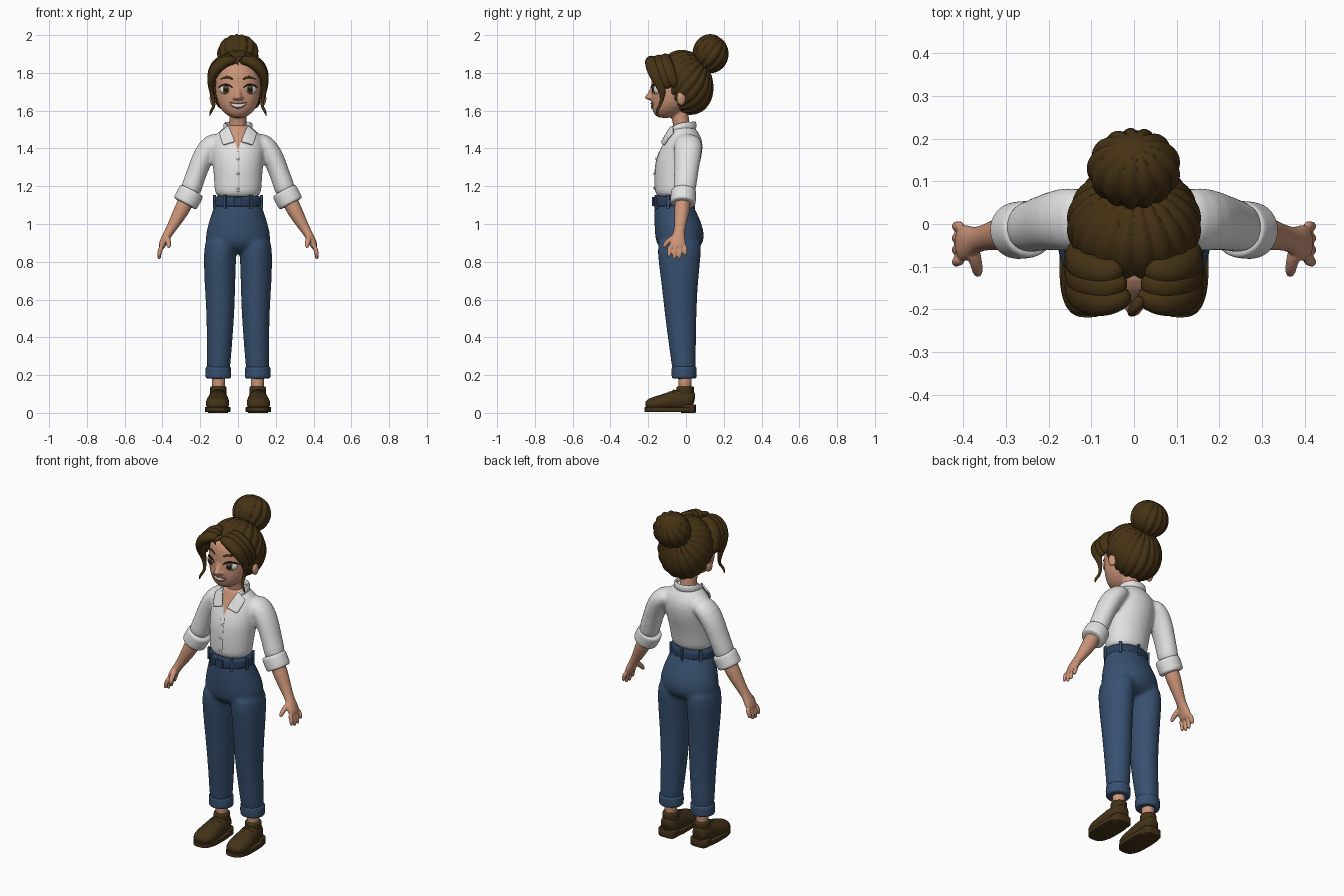
import bpy, bmesh
from math import sin, cos, pi, atan2, radians, copysign
from mathutils import Vector, Matrix, Euler
from mathutils.bvhtree import BVHTree

if "Cube" in bpy.data.objects:
    bpy.data.objects.remove(bpy.data.objects["Cube"])


def material(name, red, green, blue):
    mat = bpy.data.materials.new(name)
    mat.use_nodes = True
    mat.diffuse_color = (red, green, blue, 1)
    shader = mat.node_tree.nodes["Principled BSDF"]
    shader.inputs["Base Color"].default_value = (red, green, blue, 1)
    shader.inputs["Roughness"].default_value = .8
    return mat


HAIR = material("hair brown", .06, .032, .007)
SKIN = material("skin", .6, .3, .19)
SHIRT = material("shirt white", .76, .76, .76)
DENIM = material("denim blue", .038, .08, .16)
BELT = material("belt navy", .025, .05, .11)
LEATHER = material("shoe leather", .055, .032, .009)
WHITE = material("eye white", .85, .83, .8)
IRIS = material("iris olive", .1, .07, .02)
DARK = material("lash dark", .012, .008, .005)
LIPS = material("lip rose", .42, .15, .11)


def loft(bm, rings, side=(1, 0, 0), upright=False, mirror=False, segs=16, square=1):
    """Skin elliptical rings (x, y, z, half width, half depth) along a path."""
    def bend(value):
        return copysign(abs(value) ** square, value)
    last = len(rings) - 1
    for sign in ((1, -1) if mirror else (1,)):
        path = [Vector((sign * r[0], r[1], r[2])) for r in rings]
        loops = []
        for i, (point, ring) in enumerate(zip(path, rings)):
            step = path[min(i + 1, last)] - path[max(i - 1, 0)]
            along = Vector((0, 0, 1)) if upright else step.normalized()
            u = Vector(side)
            u = (u - along * u.dot(along)).normalized()
            v = along.cross(u)
            angles = [2 * pi * k / segs for k in range(segs)]
            loops.append([bm.verts.new(point + u * ring[3] * bend(cos(a))
                                       + v * ring[-1] * bend(sin(a))) for a in angles])
        for low, high in zip(loops, loops[1:]):
            for k in range(segs):
                j = (k + 1) % segs
                bm.faces.new((low[k], low[j], high[j], high[k]))
        bm.faces.new(loops[0])
        bm.faces.new(loops[-1])


def band(bm, start, end, width, depth, **options):
    """Short thick cuff with firm edges."""
    start, end = Vector(start), Vector(end)
    rings = [(*start.lerp(end, t), width * f, depth * f)
             for t, f in ((0, .93), (.1, 1), (.9, 1), (1, .93))]
    loft(bm, rings, **options)


def blob(bm, place, size, turn=0, mirror=False, detail=3):
    verts = []
    for sign in ((1, -1) if mirror else (1,)):
        spot = Vector((sign * place[0], place[1], place[2]))
        matrix = Matrix.LocRotScale(spot, Euler((0, 0, sign * turn)), Vector(size))
        verts += bmesh.ops.create_icosphere(bm, subdivisions=detail, radius=1, matrix=matrix)["verts"]
    return verts


def groove(verts, centre, axis, count, depth):
    """Comb strand grooves that converge on an axis."""
    axis, centre = Vector(axis).normalized(), Vector(centre)
    across = Vector((1, 0, 0))
    up = axis.cross(across)
    for v in verts:
        d = v.co - centre
        a, b = d.dot(across), d.dot(up)
        fade = min(1, (a * a + b * b) ** .5 / .06)
        v.co += d.normalized() * depth * fade * (abs(sin(count * atan2(b, a) / 2)) - .6)


def part(name, bm, mat, sub=1, fuse=0, relax=4):
    """Turn the bmesh into an object; fuse melts overlapping shells together."""
    bmesh.ops.recalc_face_normals(bm, faces=bm.faces[:])
    mesh = bpy.data.meshes.new(name)
    bm.to_mesh(mesh)
    bm.free()
    ob = bpy.data.objects.new(name, mesh)
    bpy.context.scene.collection.objects.link(ob)
    if sub:
        ob.modifiers.new("Round", "SUBSURF").levels = sub
        ob.modifiers["Round"].render_levels = sub
    if fuse:
        melt = ob.modifiers.new("Melt", "REMESH")
        melt.mode, melt.voxel_size = "VOXEL", fuse
        soft = ob.modifiers.new("Soften", "SMOOTH")
        soft.factor, soft.iterations = .5, relax
        graph = bpy.context.evaluated_depsgraph_get()
        mesh = bpy.data.meshes.new_from_object(ob.evaluated_get(graph))
        ob.modifiers.clear()
        ob.data = mesh
    mesh.materials.clear()
    mesh.materials.append(mat)
    mesh.polygons.foreach_set("use_smooth", [True] * len(mesh.polygons))
    if not sub:
        mesh.set_sharp_from_angle(angle=radians(50))
    return ob


def surface(ob):
    bm = bmesh.new()
    bm.from_mesh(ob.data)
    tree = BVHTree.FromBMesh(bm)
    bm.free()
    return tree


def front(tree, x, z):
    hit = tree.ray_cast(Vector((x, -1, z)), Vector((0, 1, 0)))[0]
    return hit.y if hit else -.15


def strip(name, tree, points, mat, lift=0, side=(0, 0, 1), mirror=False):
    """Thin ribbon (x, z, half width) laid on a surface."""
    bm = bmesh.new()
    loft(bm, [(x, front(tree, x, z) - lift, z, half, .004) for x, z, half in points],
         side=side, mirror=mirror, segs=8)
    return part(name, bm, mat, sub=2)


# Head with neck, nose and ears
bm = bmesh.new()
loft(bm, [(0, -.11, 1.56, .03, .035), (0, -.105, 1.58, .068, .067), (0, -.085, 1.62, .104, .102),
          (0, -.075, 1.68, .121, .112), (0, -.07, 1.74, .124, .117), (0, -.065, 1.8, .12, .118),
          (0, -.06, 1.84, .09, .1), (0, -.06, 1.87, .05, .05)], upright=True)
loft(bm, [(0, -.02, 1.42, .055, .05), (0, -.02, 1.5, .046, .045), (0, -.03, 1.56, .045, .046),
          (0, -.04, 1.63, .05, .05)], upright=True)
loft(bm, [(0, -.17, 1.73, .012), (0, -.185, 1.7, .012), (0, -.196, 1.675, .02), (0, -.185, 1.66, .016)])
blob(bm, (0, -.197, 1.672), (.02, .02, .016))
blob(bm, (.018, -.186, 1.668), (.012, .014, .01), mirror=True)
blob(bm, (.132, -.025, 1.665), (.018, .026, .04), turn=.3, mirror=True)
head = part("head", bm, SKIN, fuse=.006)
face = surface(head)

# Eyes
eye_x, eye_z = .064, 1.712
eye_y = front(face, eye_x, eye_z)
for name, mat, shift, size, rise in (("eye_whites", WHITE, .011, (.036, .02, .027), 0),
                                     ("irises", IRIS, -.006, (.021, .005, .023), 0),
                                     ("pupils", DARK, -.0095, (.012, .003, .014), 0),
                                     ("eye_glints", WHITE, -.012, (.004, .002, .004), .009)):
    bm = bmesh.new()
    blob(bm, (eye_x, eye_y + shift, eye_z + rise), size, turn=.4, mirror=True)
    part(name, bm, mat)
strip("upper_lashes", face, [(.027, 1.718, .002), (.042, 1.735, .004), (.066, 1.741, .005),
                             (.09, 1.732, .005), (.106, 1.722, .002)], DARK, .006, mirror=True)
strip("eyebrows", face, [(.026, 1.766, .004), (.045, 1.776, .007), (.07, 1.779, .006),
                         (.098, 1.764, .002)], HAIR, .002, mirror=True)

# Smile
xs = [k * .009 for k in range(-5, 6)]
strip("teeth", face, [(x, 1.626 + 7 * x * x, .01 - 3.8 * x * x) for x in xs], WHITE)
strip("upper_lip", face, [(x, 1.638 + 3 * x * x, .003) for x in xs], LIPS, .002)
strip("lower_lip", face, [(x, 1.613 + 12 * x * x, .004) for x in xs], LIPS, .002)

# Hair cap, combed towards the bun
bm = bmesh.new()
verts = blob(bm, (0, 0, 1.75), (.155, .141, .17), detail=6)
for v in verts:
    v.co.y -= .15 * (v.co.z - 1.75)
groove(verts, (0, 0, 1.75), (0, .13, .15), 20, .008)
part("hair_cap", bm, HAIR, sub=0)
bm = bmesh.new()
groove(blob(bm, (0, .13, 1.902), (.107, .092, .1), detail=5), (0, .13, 1.902), (0, .6, .8), 13, .009)
part("hair_bun", bm, HAIR, sub=0)

# Front hair sweeps with hanging curls
sweep = [(.005, -.165, 1.865, .022, .02), (.06, -.185, 1.868, .036, .032), (.115, -.175, 1.83, .041, .036),
         (.145, -.15, 1.77, .035, .025), (.142, -.125, 1.71, .022, .013), (.132, -.125, 1.66, .01),
         (.124, -.14, 1.625, .008), (.143, -.155, 1.6, .008), (.15, -.15, 1.572, .003)]
bm = bmesh.new()
for k in range(3):
    lock = [(x + .01 * k * (x < .05), y + .034 * k, z + .006 * k, *size) for x, y, z, *size in sweep]
    loft(bm, lock[:5] if k else lock, side=(0, 1, 0), mirror=True)
loft(bm, [(.02, -.17, 1.88, .016), (.0, -.2, 1.875, .014), (-.012, -.212, 1.855, .008),
          (.004, -.212, 1.842, .003)])
part("front_hair", bm, HAIR, sub=2)

# Shirt body and sleeves
bm = bmesh.new()
loft(bm, [(0, -.065, 1.135, .116, .093), (0, -.065, 1.17, .128, .103), (0, -.056, 1.26, .131, .112),
          (0, -.04, 1.34, .14, .124), (0, -.017, 1.42, .147, .112), (0, -.01, 1.47, .13, .09),
          (0, -.017, 1.505, .08, .068), (0, -.02, 1.53, .06, .058)], upright=True)
loft(bm, [(.08, .01, 1.445, .06, .04), (.135, .012, 1.432, .078, .058), (.18, .01, 1.37, .074, .06),
          (.212, .003, 1.29, .066, .054), (.24, -.005, 1.21, .063, .056), (.26, -.012, 1.15, .06, .058)],
     side=(0, 1, 0), mirror=True)
shirt = part("shirt", bm, SHIRT, fuse=.01, relax=6)
chest = surface(shirt)

# Open neckline cut into the shirt
shirt.data.materials.append(SKIN)
bm = bmesh.new()
bm.from_mesh(shirt.data)
for sign in (1, -1):
    bmesh.ops.bisect_plane(bm, geom=bm.verts[:] + bm.edges[:] + bm.faces[:],
                           plane_co=(0, 0, 1.39), plane_no=(sign, 0, -.36))
for f in bm.faces:
    middle = f.calc_center_median()
    f.material_index = int(middle.y < -.02 and abs(middle.x) < .36 * (middle.z - 1.39))
bm.to_mesh(shirt.data)
bm.free()

# Collar stand and wings
bm = bmesh.new()
half = [(.05, -.075, 1.49), (.07, -.045, 1.512), (.072, .0, 1.52), (.045, .04, 1.522)]
ring = half + [(0, .052, 1.522)] + [(-x, y, z) for x, y, z in reversed(half)]
loft(bm, [(*p, .022, .009) for p in ring], side=(0, 0, 1), segs=8)
part("collar_stand", bm, SHIRT, sub=2)
bm = bmesh.new()
corners = [Vector(c) for c in ((.05, -.07, 1.52), (.016, -.13, 1.437), (.1, -.07, 1.485), (.084, -.13, 1.422))]
for sign in (1, -1):
    grid = []
    for i in range(7):
        for j in range(7):
            p = corners[0].lerp(corners[1], i / 6).lerp(corners[2].lerp(corners[3], i / 6), j / 6)
            p.x *= sign
            spot, normal, *_ = chest.find_nearest(p)
            grid.append(bm.verts.new(spot + normal * .01))
    for i in range(6):
        for j in range(6):
            k = i * 7 + j
            bm.faces.new([grid[n] for n in (k, k + 1, k + 8, k + 7)][::sign])
wings = part("collar_wings", bm, SHIRT)
wings.modifiers.new("Cloth", "SOLIDIFY").thickness = .01
wings.modifiers["Cloth"].offset = 0

# Placket, buttons and sleeve cuffs
strip("placket", chest, [(0, 1.385 - .024 * k, .013) for k in range(10)], SHIRT, side=(1, 0, 0))
bm = bmesh.new()
for z in (1.345, 1.265, 1.19):
    blob(bm, (0, front(chest, 0, z) - .005, z), (.007, .004, .007))
part("buttons", bm, SHIRT)
bm = bmesh.new()
band(bm, (.242, -.012, 1.18), (.282, -.016, 1.105), .069, .071, side=(0, 1, 0), mirror=True)
part("sleeve_cuffs", bm, SHIRT, sub=2)

# Forearms and hands
bm = bmesh.new()
loft(bm, [(.255, -.015, 1.16, .045), (.3, -.02, 1.07, .043), (.342, -.03, .995, .031, .03),
          (.37, -.037, .95, .029, .024), (.387, -.043, .92, .041, .023), (.402, -.045, .888, .046, .02),
          (.408, -.045, .868, .035, .014)], side=(0, 1, 0), mirror=True)
for k, tip in enumerate((.825, .812, .815, .832)):
    y = -.083 + .026 * k
    loft(bm, [(.402, y, .89, .013), (.415, y * 1.06, .855, .012), (.418, y * 1.08, tip + .012, .011),
              (.416, y * 1.08, tip, .007)], mirror=True)
loft(bm, [(.378, -.055, .935, .018), (.37, -.09, .913, .015), (.366, -.112, .89, .013),
          (.365, -.12, .872, .008)], mirror=True)
part("arms_and_hands", bm, SKIN, fuse=.0045, relax=3)

# Trousers
bm = bmesh.new()
loft(bm, [(0, -.068, 1.15, .117, .097), (0, -.065, 1.1, .126, .103), (0, -.05, 1.04, .149, .121),
          (0, -.034, .96, .174, .135), (0, -.033, .9, .178, .13), (0, -.035, .865, .15, .1),
          (0, -.035, .845, .09, .06)], upright=True)
loft(bm, [(.088, -.033, .95, .085, .12), (.096, -.036, .85, .089, .12), (.096, -.034, .7, .084, .1),
          (.093, -.03, .55, .077, .088), (.096, -.022, .4, .07, .077), (.103, -.012, .26, .065, .066),
          (.104, -.01, .195, .062, .062)], upright=True, mirror=True)
part("trousers", bm, DENIM, fuse=.011, relax=6)
bm = bmesh.new()
band(bm, (.104, -.01, .18), (.104, -.01, .248), .07, .068, upright=True, mirror=True)
part("trouser_cuffs", bm, DENIM, sub=2)

# Belt with loops and clasp
bm = bmesh.new()
band(bm, (0, -.066, 1.088), (0, -.067, 1.148), .129, .107, upright=True, segs=32)
part("belt", bm, BELT, sub=2)
bm = bmesh.new()
for angle in (-130, -75, -32, 32, 75, 130, 180):
    a = radians(angle)
    spot = Vector((.129 * sin(a), -.066 - .107 * cos(a), 1.118))
    bmesh.ops.create_cube(bm, size=1, matrix=Matrix.LocRotScale(spot, Euler((0, 0, a)), Vector((.015, .014, .07))))
part("belt_loops", bm, DENIM, sub=0)
bm = bmesh.new()
bmesh.ops.create_cube(bm, size=1, matrix=Matrix.LocRotScale(Vector((0, -.173, 1.118)), None, Vector((.042, .016, .048))))
part("belt_clasp", bm, BELT, sub=0)

# Ankles
bm = bmesh.new()
loft(bm, [(.104, -.005, .23, .04), (.103, -.005, .17, .034), (.103, -.005, .09, .036)], upright=True, mirror=True)
part("ankles", bm, SKIN)

# Shoes: uppers, laces, soles and heels
bm = bmesh.new()
loft(bm, [(.105, .045, .06, .034, .04), (.105, .018, .07, .05, .062), (.105, -.035, .068, .054, .062),
          (.107, -.09, .058, .061, .052), (.109, -.15, .048, .066, .043), (.109, -.195, .042, .055, .035),
          (.109, -.215, .038, .03, .02)], mirror=True)
band(bm, (.104, -.006, .09), (.104, -.004, .142), .045, .048, upright=True, mirror=True)
for y in (-.065, -.09, -.115):
    z = .121 + .45 * (y + .065)
    loft(bm, [(.07, y, z - .02, .006), (.09, y, z - .002, .006), (.122, y, z - .002, .006),
              (.143, y, z - .02, .006)], side=(0, 1, 0), mirror=True)
part("shoe_uppers", bm, LEATHER, sub=2)
bm = bmesh.new()
band(bm, (.108, -.084, .004), (.108, -.084, .032), .067, .135, upright=True, mirror=True, segs=40, square=.7)
band(bm, (.106, .012, 0), (.106, .012, .045), .055, .04, upright=True, mirror=True, segs=32, square=.6)
part("shoe_soles", bm, LEATHER, sub=0)
